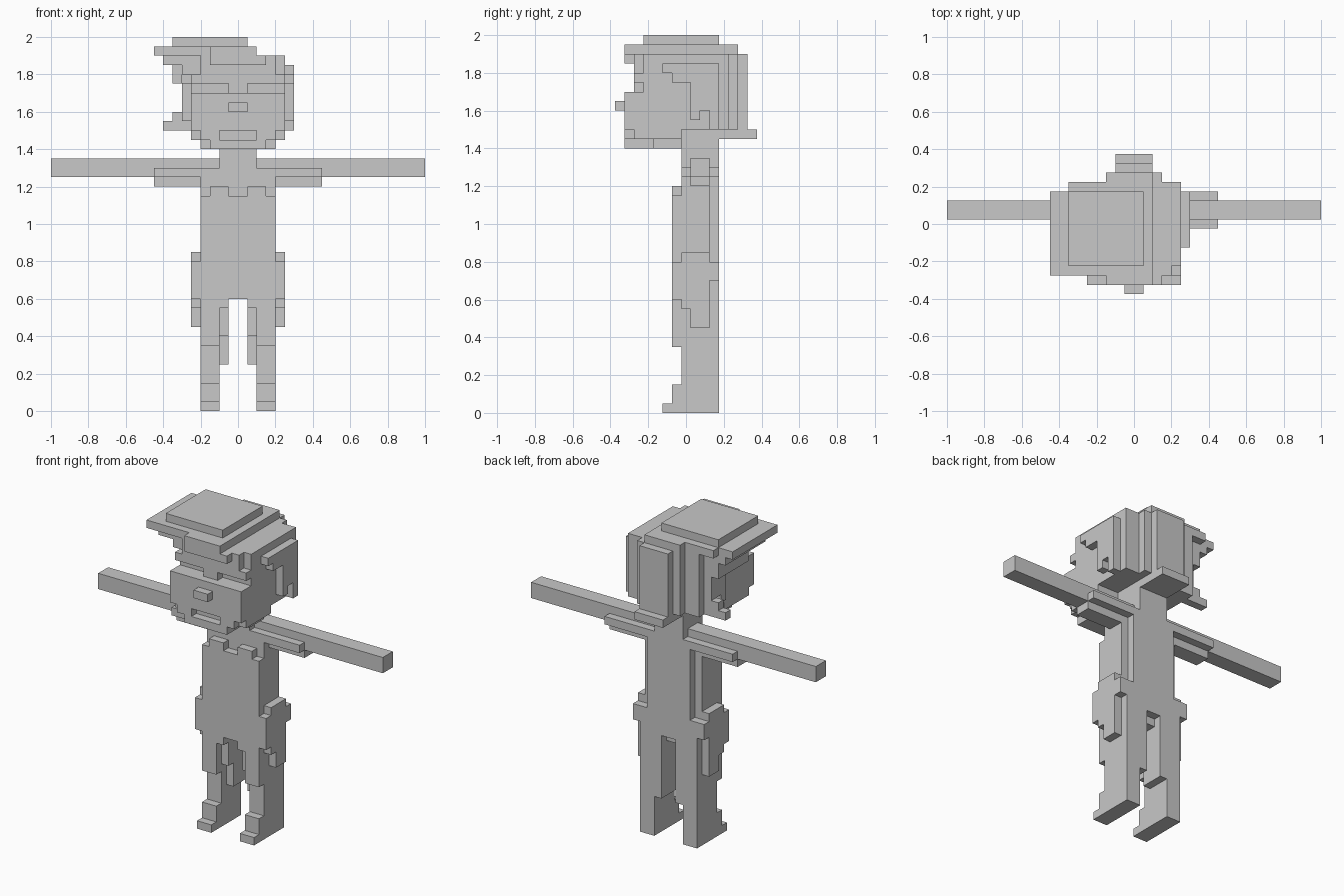
import bpy
import bmesh
from itertools import product
from mathutils import Vector

CELL = 0.05
SHIFT = Vector((0, CELL / 2, 0))
DIRECTIONS = [Vector(d) for d in
              ((1, 0, 0), (-1, 0, 0), (0, 1, 0), (0, -1, 0), (0, 0, 1), (0, 0, -1))]

if "Cube" in bpy.data.objects:
    bpy.data.objects.remove(bpy.data.objects["Cube"], do_unlink=True)

grey = bpy.data.materials.new("light_grey")
grey.use_nodes = True
grey.diffuse_color = (0.58, 0.58, 0.58, 1)
grey.node_tree.nodes["Principled BSDF"].inputs["Base Color"].default_value = grey.diffuse_color

parts = {}
occupied = set()


def block(x0, x1, y0, y1, z0, z1):
    """All grid cells inside a box."""
    return set(product(range(x0, x1), range(y0, y1), range(z0, z1)))


def flip(cells):
    """The same cells on the other side of the body."""
    return {(-x - 1, y, z) for x, y, z in cells}


def gather(boxes):
    return set().union(*(block(*b) for b in boxes))


def add_part(name, cells):
    cells = cells - occupied
    occupied.update(cells)
    parts[name] = cells


def add_centred(name, boxes, cuts=()):
    cells = gather(boxes) - gather(cuts)
    add_part(name, cells | flip(cells))


def add_pair(name, boxes):
    cells = gather(boxes)
    add_part("left_" + name, cells)
    add_part("right_" + name, flip(cells))


def build(name, cells):
    """Skin the outside of the cells and merge flat areas."""
    bm = bmesh.new()
    for cell in cells:
        middle = Vector(cell) + Vector((0.5, 0.5, 0.5))
        for d in DIRECTIONS:
            if tuple(int(v) for v in Vector(cell) + d) in occupied:
                continue
            u = Vector((d.y, d.z, d.x))
            v = d.cross(u)
            corners = [middle + (d + u * a + v * b) / 2
                       for a, b in ((-1, -1), (1, -1), (1, 1), (-1, 1))]
            bm.faces.new([bm.verts.new(c * CELL + SHIFT) for c in corners])
    bmesh.ops.remove_doubles(bm, verts=bm.verts, dist=CELL / 10)
    bmesh.ops.dissolve_limit(bm, angle_limit=0.01, verts=bm.verts, edges=bm.edges)
    mesh = bpy.data.meshes.new(name)
    bm.to_mesh(mesh)
    bm.free()
    mesh.materials.append(grey)
    bpy.context.collection.objects.link(bpy.data.objects.new(name, mesh))


# Torso with raised back panel, hips notched behind the crotch, and neck
add_centred("torso", [
    (0, 4, -1, 2, 12, 26),
    (0, 3, 2, 3, 12, 26),
    (0, 4, 2, 3, 12, 16),
], cuts=[(0, 1, 2, 3, 12, 13)])
add_centred("neck", [(0, 2, -1, 3, 26, 30)])

# Front panel with a notched upper edge
add_centred("chest_panel", [
    (0, 4, -2, -1, 12, 23),
    (1, 3, -2, -1, 23, 24),
])

# Legs, stepped down to the feet
add_pair("leg", [
    (2, 4, -1, 3, 0, 12),
    (2, 4, -3, -1, 0, 1),
    (2, 4, -2, -1, 1, 3),
    (2, 4, -2, -1, 7, 12),
])
add_pair("inner_thigh", [
    (1, 2, 0, 3, 5, 8),
    (1, 2, -1, 3, 8, 11),
    (1, 2, -2, 3, 11, 12),
])

# Side pouches on the hips
add_pair("hip_pouch", [
    (4, 5, -1, 2, 16, 17),
    (4, 5, -2, 3, 14, 16),
    (4, 5, -2, 2, 12, 14),
    (4, 5, -1, 2, 11, 12),
    (4, 5, 0, 2, 9, 11),
])

# Outstretched arms in short sleeves
add_pair("arm", [(2, 20, 0, 2, 25, 27)])
add_pair("sleeve", [
    (2, 9, -1, 3, 25, 26),
    (4, 9, 0, 2, 24, 25),
])

# Head with stepped jaw, mouth slot, eye slots and nose
add_centred("head", [
    (0, 3, -7, -1, 28, 29),
    (0, 4, -4, -1, 28, 29),
    (0, 4, -7, -1, 29, 30),
    (0, 5, -6, -1, 29, 30),
    (0, 5, -7, 4, 30, 34),
    (0, 5, -5, 4, 34, 38),
    (0, 1, -6, -5, 34, 35),
    (0, 5, -6, -5, 35, 36),
    (0, 4, -6, -5, 36, 38),
], cuts=[(0, 2, -7, -6, 29, 30)])
add_centred("nose", [(0, 1, -8, -7, 32, 33)])

# Hair at the back, with a flick at the nape
add_centred("back_hair", [
    (0, 3, 4, 5, 30, 38),
    (0, 2, 5, 6, 30, 38),
    (0, 2, 3, 7, 29, 30),
])

# Hair over the ears
add_pair("side_hair", [
    (5, 6, -3, 3, 36, 37),
    (5, 6, -2, 3, 35, 36),
    (5, 6, 0, 3, 32, 35),
    (5, 6, 0, 1, 31, 32),
    (5, 6, 2, 3, 30, 32),
])

# Loose tufts on the right side only
add_part("right_tuft", gather([
    (-8, -5, -5, 3, 37, 38),
    (-7, -6, -3, 3, 35, 37),
    (-6, -5, -5, -3, 36, 37),
    (-7, -6, 2, 3, 31, 32),
    (-8, -6, 2, 3, 30, 31),
]))

# Flat cap, tilted to the right
add_part("cap_brim", gather([
    (-9, -7, -6, 3, 38, 39),
    (-7, -3, -6, 4, 38, 39),
    (-3, 2, -7, 5, 38, 39),
    (-3, 3, -7, -6, 37, 38),
]))
add_part("cap_crown", gather([(-7, 1, -5, 3, 39, 40)]))

for part_name, part_cells in parts.items():
    build(part_name, part_cells)
